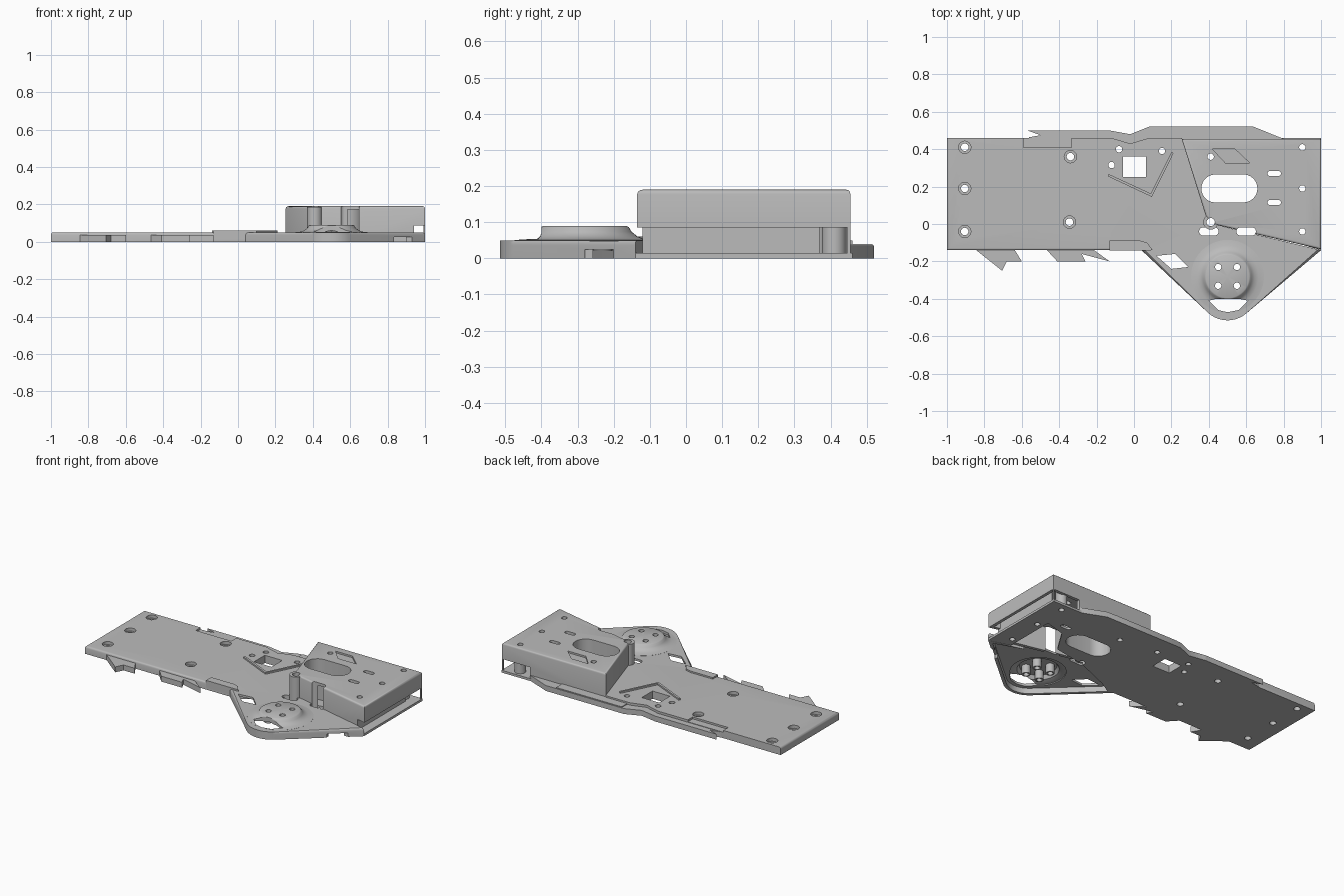
import bpy, bmesh, math
from mathutils import Vector

if "Cube" in bpy.data.objects:
    bpy.data.objects.remove(bpy.data.objects["Cube"])

grey = bpy.data.materials.new("plain grey")
grey.diffuse_color = (0.5, 0.5, 0.5, 1)
grey.use_nodes = True
grey.node_tree.nodes["Principled BSDF"].inputs["Base Color"].default_value = grey.diffuse_color


def finish(name, bm):
    bmesh.ops.recalc_face_normals(bm, faces=bm.faces)
    me = bpy.data.meshes.new(name)
    bm.to_mesh(me)
    bm.free()
    me.materials.append(grey)
    ob = bpy.data.objects.new(name, me)
    bpy.context.collection.objects.link(ob)
    return ob


def add_prism(bm, pts, z0, z1):
    low = [bm.verts.new((x, y, z0)) for x, y in pts]
    top = [bm.verts.new((x, y, z1)) for x, y in pts]
    n = len(pts)
    bm.faces.new(low[::-1])
    bm.faces.new(top)
    for i in range(n):
        j = (i + 1) % n
        bm.faces.new((low[i], low[j], top[j], top[i]))


def prism(name, pts, z0, z1, bevel=0.0, rule=lambda c: True):
    """Extruded outline; top rim edges whose midpoint passes the rule are rounded."""
    bm = bmesh.new()
    add_prism(bm, pts, z0, z1)
    if bevel:
        edges = [e for e in bm.edges if all(v.co.z > z1 - 1e-5 for v in e.verts)
                 and rule((e.verts[0].co + e.verts[1].co) / 2)]
        bmesh.ops.bevel(bm, geom=edges, offset=bevel, segments=3, profile=0.5, affect='EDGES')
    return finish(name, bm)


def cutters(name, outlines, z0, z1):
    bm = bmesh.new()
    for pts in outlines:
        add_prism(bm, pts, z0, z1)
    ob = finish(name, bm)
    ob.hide_render = True
    return ob


def rect(x0, x1, y0, y1):
    return [(x0, y0), (x1, y0), (x1, y1), (x0, y1)]


def arc(x, y, r, a0, a1, n):
    return [(x + r * math.cos(math.radians(a0 + (a1 - a0) * i / n)),
             y + r * math.sin(math.radians(a0 + (a1 - a0) * i / n))) for i in range(n + 1)]


def circle(x, y, r, n=24):
    return arc(x, y, r, 0, 360, n)[:-1]


def stadium(x, y, hw, r):
    return arc(x + hw - r, y, r, -90, 90, 12) + arc(x - hw + r, y, r, 90, 270, 12)


def inset(pts, d):
    """Shrink a convex counter-clockwise outline."""
    out, n = [], len(pts)
    for i in range(n):
        a, b, c = (Vector(pts[(i + k) % n]) for k in (-1, 0, 1))
        u, v = (b - a).normalized(), (c - b).normalized()
        n1, n2 = Vector((-u.y, u.x)), Vector((-v.y, v.x))
        out.append(tuple(b + (n1 + n2) * d / (1 + n1.dot(n2))))
    return out


def lathe(name, profile, x, y, n=48):
    bm = bmesh.new()
    rings = []
    for r, z in profile:
        if r == 0:
            rings.append([bm.verts.new((x, y, z))] * n)
        else:
            rings.append([bm.verts.new((px, py, z)) for px, py in circle(x, y, r, n)])
    closed = profile[0][0] > 0
    for k in range(len(rings) if closed else len(rings) - 1):
        a, b = rings[k], rings[(k + 1) % len(rings)]
        for i in range(n):
            j = (i + 1) % n
            bm.faces.new(list(dict.fromkeys((a[i], a[j], b[j], b[i]))))
    return finish(name, bm)


def tube(name, x, y, ro, ri, z0, z1):
    return lathe(name, [(ro, z0), (ro, z1), (ri, z1), (ri, z0)], x, y, 24)


def cut(ob, *tools):
    for t in tools:
        m = ob.modifiers.new("cut", 'BOOLEAN')
        m.object, m.operation, m.solver = t, 'DIFFERENCE', 'EXACT'
    dg = bpy.context.evaluated_depsgraph_get()
    me = bpy.data.meshes.new_from_object(ob.evaluated_get(dg))
    ob.modifiers.clear()
    ob.data = me


HUB = (0.5, -0.28)
hub_holes = [(HUB[0] + sx * 0.05, HUB[1] + sy * 0.05) for sx in (-1, 1) for sy in (-1, 1)]
screws = [(-0.905, 0.41), (-0.905, 0.19), (-0.905, -0.04), (-0.34, 0.36), (-0.345, 0.01)]
bosses = [(0.41, 0.36), (0.9, 0.41), (0.9, 0.19), (0.9, -0.04)]
small = [(-0.08, 0.4), (-0.12, 0.315), (0.15, 0.39)]

# through openings shared by all parts
through = [circle(x, y, 0.017) for x, y in hub_holes + bosses + small]
through += [circle(x, y, 0.02) for x, y in screws]
through += [circle(0.41, 0.01, 0.022), stadium(0.51, 0.19, 0.15, 0.075), rect(-0.06, 0.065, 0.25, 0.36)]
through += [stadium(x, y, w, h) for x, y, w, h in
            ((0.75, 0.27, 0.036, 0.014), (0.75, 0.115, 0.036, 0.014),
             (0.4, -0.04, 0.052, 0.022), (0.6, -0.04, 0.052, 0.022))]
through.append([(0.12, -0.17), (0.2, -0.24), (0.29, -0.23), (0.22, -0.16)])
through.append([(0.4, -0.41), (0.45, -0.46), (0.5, -0.472), (0.56, -0.46), (0.61, -0.41),
                (0.56, -0.4), (0.44, -0.4)])
holes = cutters("hole_cutter", through, -0.1, 0.3)
sinks = cutters("countersink_cutter", [circle(x, y, 0.033) for x, y in screws], 0.03, 0.1)
notch = cutters("notch_cutter", [rect(-0.59, -0.335, 0.41, 0.5)], 0.038, 0.1)

# long main plate
main = prism("main_plate", [(-1, -0.14), (0.06, -0.14), (0.4, 0), (0.255, 0.46), (0.08, 0.46),
                            (-0.02, 0.43), (-0.12, 0.46), (-1, 0.46)], 0, 0.05, 0.013,
             lambda c: c.x < -0.99 or c.y < -0.13)
cut(main, holes, sinks, notch)

# thin floor below the raised housing
floor = prism("housing_floor", [(0.25, 0.46), (0.4, 0), (0.62, 0.04), (0.72, 0.2), (0.86, 0.24),
                                (0.86, -0.1), (1, -0.14), (1, 0.46)], 0, 0.015)
cut(floor, holes)

# raised housing: hollow with side channel
outline = [(0.255, 0.455), (0.385, 0.04), (0.42, 0), (1, -0.135), (1, 0.455)]
housing = prism("housing", outline, 0.014, 0.19, 0.012)
inner = cutters("housing_cavity_cutter", [inset(outline, 0.02)], -0.1, 0.172)
channel = cutters("channel_cutter", [[(0.94, -0.2), (1.05, -0.2), (1.05, 0.5), (0.8, 0.5),
                                      (0.8, 0.4), (0.94, 0.4)]], 0, 0.086)
recess = cutters("recess_cutter", [[(0.42, 0.4), (0.49, 0.325), (0.62, 0.325), (0.54, 0.4)]], 0.179, 0.3)
cut(housing, inner, channel, recess, holes)
prism("recessed_side_wall", rect(0.922, 0.94, -0.115, 0.37), 0.01, 0.175)
prism("corner_post", rect(0.992, 1, 0.447, 0.455), 0.01, 0.1)

# tubes inside the housing
well = prism("oval_well", stadium(0.51, 0.19, 0.165, 0.09), 0.001, 0.18)
cut(well, holes)
for x, y in bosses:
    tube("screw_boss", x, y, 0.034, 0.0171, 0.01, 0.18)
tube("corner_column", 0.41, 0.01, 0.04, 0.0221, 0.02, 0.186)

# triangular hub bracket, open below
bracket_pts = [(0.04, -0.14)] + arc(0.5, -0.36, 0.155, 226.7, 310.5, 16) + [(1, -0.14), (0.42, 0), (0.4, 0)]
bracket = prism("hub_bracket", bracket_pts, 0, 0.05, 0.013, lambda c: c.y < -0.141)
hollow = [(x, y + (0.06 if y > -0.1 else 0)) for x, y in inset(bracket_pts, 0.02)]
cavity = cutters("bracket_cavity_cutter", [hollow], -0.1, 0.036)
hub_open = cutters("hub_opening_cutter", [circle(*HUB, 0.165, 48)], -0.1, 0.2)
skirt = cutters("skirt_notch_cutter", [rect(0.83, 0.95, -0.28, -0.2)], -0.1, 0.025)
cut(bracket, cavity, hub_open, skirt, holes)

# flared hub with tubular pegs
hub = lathe("hub_mound", [(0, 0.09), (0.115, 0.09), (0.122, 0.086), (0.13, 0.073), (0.145, 0.061),
                          (0.165, 0.054), (0.195, 0.0505), (0.195, 0.042), (0.155, 0.042),
                          (0.125, 0.052), (0.11, 0.075), (0, 0.075)], *HUB)
cut(hub, holes)
for x, y in hub_holes:
    tube("hub_peg", x, y, 0.026, 0.0171, 0.02, 0.08)

# jagged edge strips along back and front
prism("back_dart_strip", [(-0.49, 0.455), (-0.13, 0.455), (-0.13, 0.5), (-0.57, 0.5), (-0.5, 0.475),
                          (-0.57, 0.462)], 0, 0.035)
prism("back_wavy_strip", [(-0.13, 0.455), (-0.02, 0.425), (0.08, 0.455), (0.8, 0.455), (0.64, 0.52),
                          (0.08, 0.52), (-0.02, 0.48), (-0.13, 0.5)], 0, 0.035)
prism("back_raised_pad", [(0.1, 0.455), (0.57, 0.455), (0.57, 0.516), (0.1, 0.516)], 0.03, 0.04)
prism("front_spike", [(-0.85, -0.135), (-0.705, -0.25), (-0.68, -0.2), (-0.6, -0.2), (-0.64, -0.135)],
      0, 0.035)
prism("front_double_spike", [(-0.47, -0.135), (-0.41, -0.2), (-0.26, -0.2), (-0.28, -0.16),
                             (-0.13, -0.2), (-0.22, -0.135)], 0, 0.035)

# raised details on the main plate
prism("front_raised_pad", [(-0.13, -0.141), (0.07, -0.141), (0.1, -0.14), (0.07, -0.1), (0.03, -0.088),
                           (-0.13, -0.088)], 0.012, 0.06)
prism("chevron_ridge", [(-0.14, 0.255), (0.095, 0.145), (0.212, 0.38), (0.2, 0.385), (0.09, 0.163),
                        (-0.135, 0.267)], 0.045, 0.06)

# remove helpers, smooth the round parts
for ob in [o for o in bpy.data.objects if o.hide_render]:
    bpy.data.objects.remove(ob)
for ob in bpy.data.objects:
    ob.select_set(True)
    bpy.context.view_layer.objects.active = ob
bpy.ops.object.shade_smooth_by_angle(angle=math.radians(35))
